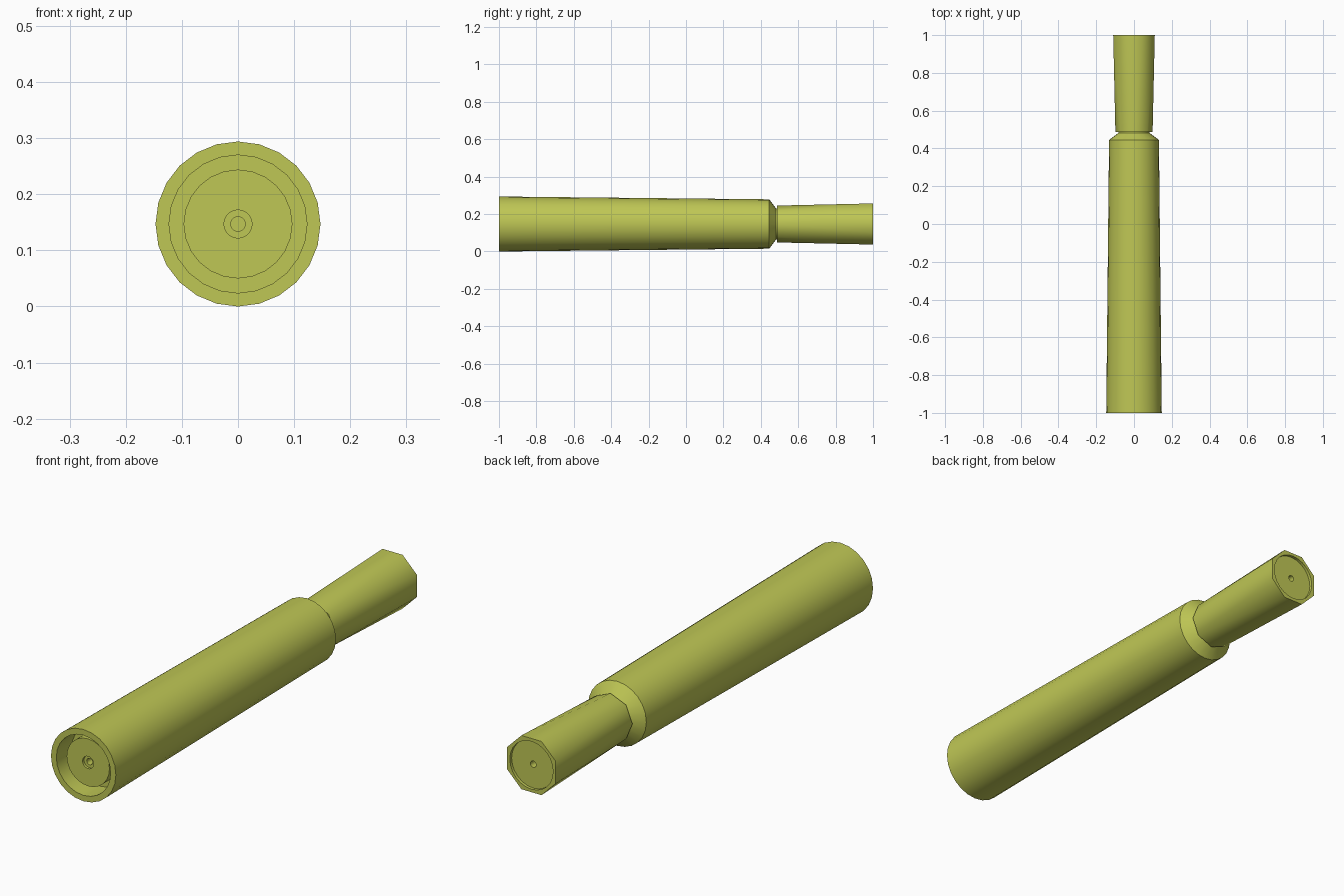
import bpy, bmesh, math

cube = bpy.data.objects.get("Cube")
if cube:
    bpy.data.objects.remove(cube, do_unlink=True)

AXIS_Z = 0.147

mat = bpy.data.materials.new("olive yellow")
COLOUR = (0.52, 0.57, 0.09, 1)
mat.use_nodes = True
mat.diffuse_color = COLOUR
mat.node_tree.nodes["Principled BSDF"].inputs["Base Color"].default_value = COLOUR


def ring(bm, r, y, sides, turn=0.0):
    """Circle of vertices around the long axis."""
    return [bm.verts.new((r * math.cos(turn + 2 * math.pi * i / sides), y,
                          AXIS_Z + r * math.sin(turn + 2 * math.pi * i / sides)))
            for i in range(sides)]


def lathe(bm, profile, sides):
    """Join rings of (radius, y); radius 0 closes the end. Returns the rings."""
    rings = [[bm.verts.new((0, y, AXIS_Z))] if r == 0 else ring(bm, r, y, sides)
             for r, y in profile]
    for a, b in zip(rings, rings[1:]):
        for i in range(sides):
            j = (i + 1) % sides
            if len(a) == 1:
                bm.faces.new((a[0], b[j], b[i]))
            elif len(b) == 1:
                bm.faces.new((a[i], a[j], b[0]))
            else:
                bm.faces.new((a[i], a[j], b[j], b[i]))
    return rings


def finish(name, bm):
    bmesh.ops.recalc_face_normals(bm, faces=bm.faces)
    mesh = bpy.data.meshes.new(name)
    bm.to_mesh(mesh)
    bm.free()
    mesh.materials.append(mat)
    obj = bpy.data.objects.new(name, mesh)
    bpy.context.collection.objects.link(obj)
    bpy.ops.object.select_all(action='DESELECT')
    obj.select_set(True)
    bpy.context.view_layer.objects.active = obj
    bpy.ops.object.shade_smooth_by_angle(angle=math.radians(28))
    return obj


# Tapered sleeve with a chamfered shoulder, a neck and a hollow front
bm = bmesh.new()
lathe(bm, [(0, 0.50), (0.083, 0.50), (0.083, 0.482), (0.132, 0.445),
           (0.147, -1.0), (0.123, -1.0), (0.123, -0.90), (0, -0.90)], 24)
finish("sleeve", bm)

# Inner core seen in the front opening, with a stepped centre hole
bm = bmesh.new()
lathe(bm, [(0, -0.89), (0.097, -0.89), (0.097, -0.97), (0.025, -0.97),
           (0.025, -0.96), (0.013, -0.96), (0.013, -0.93), (0, -0.93)], 24)
finish("core", bm)

# Flared eight-sided handle: end octagon is turned half a step from the base
bm = bmesh.new()
base = ring(bm, 0.0985, 0.487, 8)
end = ring(bm, 0.119, 1.0, 8, math.pi / 8)
bm.faces.new(base)
for i in range(8):
    j = (i + 1) % 8
    bm.faces.new((base[i], base[j], end[i]))
    bm.faces.new((base[j], end[j], end[i]))
# Round recess and centre hole in the end
rings = lathe(bm, [(0.098, 1.0), (0.098, 0.988), (0.013, 0.988),
                   (0.013, 0.95), (0, 0.95)], 24)
loop_edges = [e for e in bm.edges if e.is_boundary]
bmesh.ops.triangle_fill(bm, use_beauty=True, edges=loop_edges, normal=(0, 1, 0))
finish("handle", bm)
